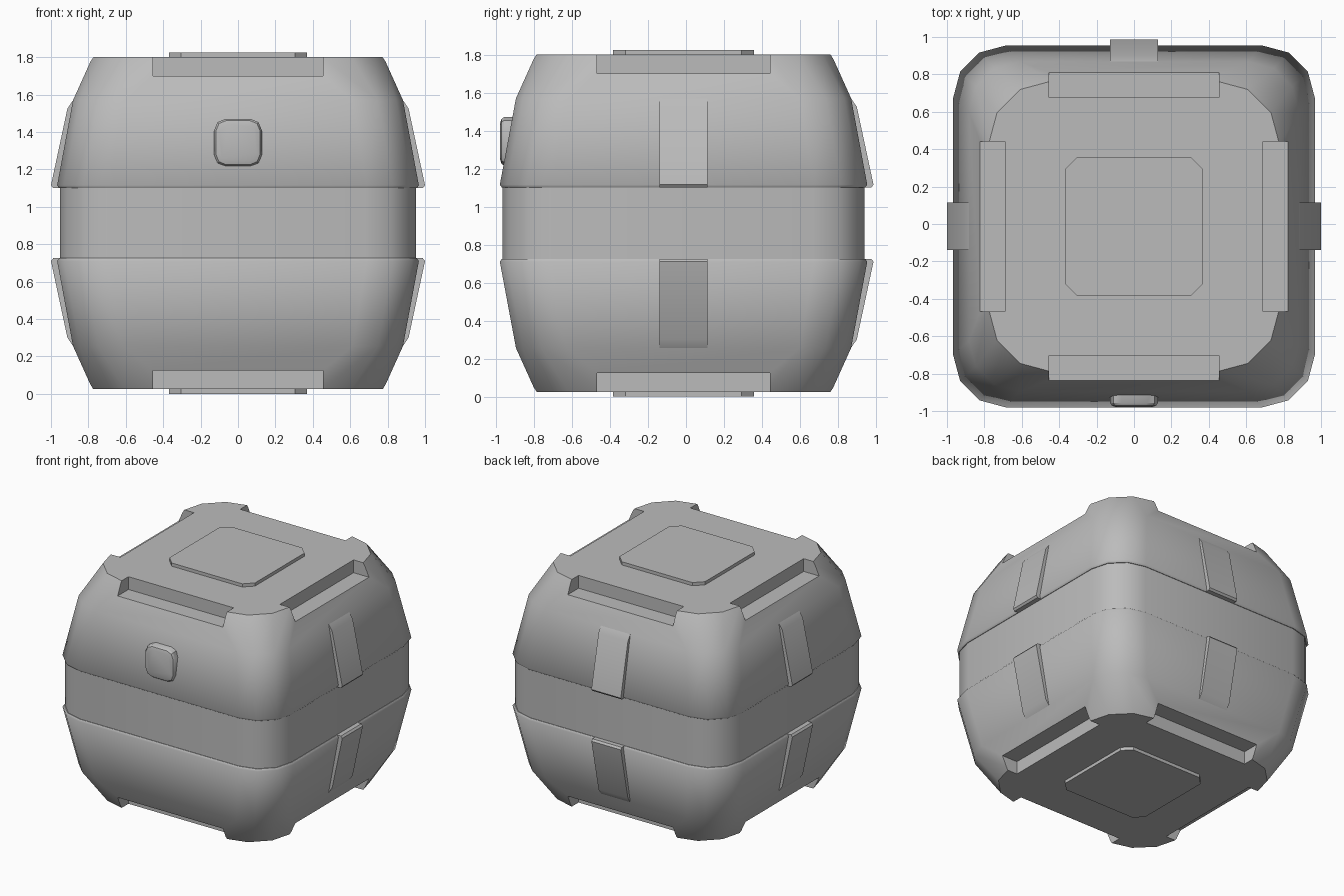
import bpy, bmesh, math
from mathutils import Matrix, Vector

if "Cube" in bpy.data.objects:
    bpy.data.objects.remove(bpy.data.objects["Cube"])

CY = -0.013      # body centre in y
MID = 0.9125     # mirror height between the two shells

grey = bpy.data.materials.new("plain grey")
grey.use_nodes = True
grey.diffuse_color = (0.5, 0.5, 0.5, 1)
grey.node_tree.nodes["Principled BSDF"].inputs["Base Color"].default_value = (0.5, 0.5, 0.5, 1)


def rounded_square(half, radius, z, segs):
    """Points of a square with rounded corners at height z."""
    pts = []
    for quarter in range(4):
        base = quarter * math.pi / 2
        centre = Vector((half - radius, half - radius, 0))
        centre.rotate(Matrix.Rotation(base, 3, "Z"))
        for i in range(segs + 1):
            a = base + i / segs * math.pi / 2
            pts.append(centre + Vector((radius * math.cos(a), radius * math.sin(a), z)))
    return pts


def make(name, bm, matrix, angle=50):
    """Turn a bmesh into a shaded object."""
    bmesh.ops.transform(bm, matrix=matrix, verts=bm.verts)
    bmesh.ops.recalc_face_normals(bm, faces=bm.faces)
    mesh = bpy.data.meshes.new(name)
    bm.to_mesh(mesh)
    bm.free()
    obj = bpy.data.objects.new(name, mesh)
    bpy.context.collection.objects.link(obj)
    mesh.materials.append(grey)
    shade(obj, angle)
    return obj


def shade(obj, angle):
    bpy.ops.object.select_all(action="DESELECT")
    obj.select_set(True)
    bpy.context.view_layer.objects.active = obj
    bpy.ops.object.shade_smooth_by_angle(angle=math.radians(angle))


def loft(name, rings, matrix, segs=3, angle=50):
    """Skin rings of (half width, corner radius, z) and cap both ends."""
    bm = bmesh.new()
    loops = [[bm.verts.new(p) for p in rounded_square(*r, segs)] for r in rings]
    n = len(loops[0])
    for low, high in zip(loops, loops[1:]):
        for i in range(n):
            j = (i + 1) % n
            bm.faces.new((low[i], low[j], high[j], high[i]))
    bm.faces.new(loops[0])
    bm.faces.new(loops[-1])
    return make(name, bm, matrix, angle)


def extrude(name, profile, half_width, matrix, angle=30):
    """Extrude a (distance, height) profile sideways."""
    bm = bmesh.new()
    face = bm.faces.new([bm.verts.new((r, -half_width, z)) for r, z in profile])
    out = bmesh.ops.extrude_face_region(bm, geom=[face])
    moved = [v for v in out["geom"] if isinstance(v, bmesh.types.BMVert)]
    bmesh.ops.translate(bm, verts=moved, vec=(0, 2 * half_width, 0))
    return make(name, bm, matrix, angle)


def notch(shell, matrix):
    """Cut one rim slot out of a shell."""
    box = [(0.69, 1.70), (1.1, 1.70), (1.1, 1.95), (0.69, 1.95)]
    cutter = extrude("slot_cutter", box, 0.455, matrix)
    cutter.hide_render = True
    mod = shell.modifiers.new("slot", "BOOLEAN")
    mod.operation, mod.solver, mod.object = "DIFFERENCE", "EXACT", cutter
    bpy.context.view_layer.objects.active = shell
    bpy.ops.object.modifier_apply(modifier=mod.name)
    bpy.data.objects.remove(cutter)


place = Matrix.Translation((0, CY, 0))
flip = Matrix.Translation((0, 0, 2 * MID)) @ Matrix.Scale(-1, 4, (0, 0, 1))
strap_profile = [(0.86, 1.10), (0.988, 1.10), (1.0, 1.115), (0.912, 1.525),
                 (0.878, 1.575), (0.84, 1.575)]

# Central band
loft("middle_band", [(0.952, 0.27, 0.69), (0.952, 0.27, 1.13)], place)

for half, side in (("upper", place), ("lower", place @ flip)):
    # Tapered shell with a slot in each rim edge
    shell = loft(half + "_shell", [(0.956, 0.27, 1.10), (0.967, 0.28, 1.115),
                                   (0.882, 0.27, 1.57), (0.778, 0.34, 1.80)], side)
    for k in range(4):
        notch(shell, side @ Matrix.Rotation(k * math.pi / 2, 4, "Z"))
    shade(shell, 50)

    # Raised end plate with clipped corners
    loft(half + "_plate", [(0.37, 0.065, 1.78), (0.37, 0.065, 1.825)], side, segs=1, angle=30)

    # Straps on left, back and right
    for k, where in enumerate(("left", "back", "right")):
        extrude(f"{half}_{where}_strap", strap_profile, 0.127,
                side @ Matrix.Rotation(k * math.pi / 2, 4, "Z"))

# Front button
loft("front_button", [(0.127, 0.06, 0.85), (0.127, 0.06, 0.945), (0.118, 0.055, 0.958),
                      (0.098, 0.045, 0.965)],
     Matrix.Translation((0, CY, 1.343)) @ Matrix.Rotation(math.pi / 2, 4, "X"), segs=2, angle=35)
